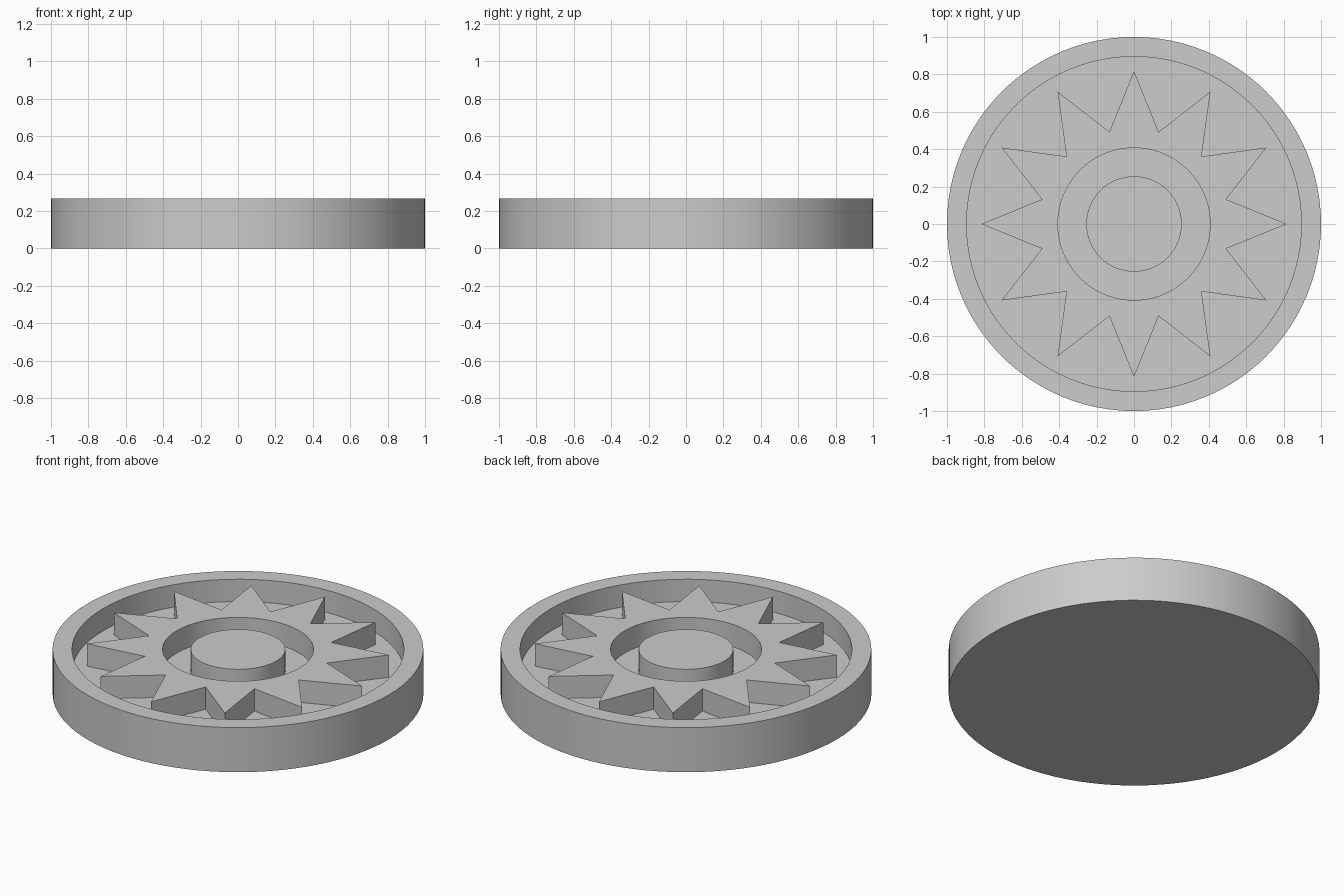
import bpy
import bmesh
from math import cos, sin, pi, radians
from mathutils import Vector

HEIGHT, FLOOR = 0.265, 0.132
SEGMENTS, POINTS = 96, 12
HALF = SEGMENTS // (2 * POINTS)  # segments from a star tip to a valley

if "Cube" in bpy.data.objects:
    bpy.data.objects.remove(bpy.data.objects["Cube"], do_unlink=True)

grey = bpy.data.materials.new("light grey")
grey.use_nodes = True
grey.diffuse_color = (0.604, 0.604, 0.604, 1)
grey.node_tree.nodes["Principled BSDF"].inputs["Base Color"].default_value = grey.diffuse_color


def polar(radius, step, z):
    angle = 2 * pi * step / SEGMENTS
    return Vector((radius * cos(angle), radius * sin(angle), z))


def circle(radius, z):
    return [polar(radius, i, z) for i in range(SEGMENTS)]


def star(tip, valley, z):
    """Straight-sided star outline with evenly divided edges."""
    radii = (tip, valley)
    loop = []
    for k in range(2 * POINTS):
        a = polar(radii[k % 2], k * HALF, z)
        b = polar(radii[(k + 1) % 2], (k + 1) * HALF, z)
        loop += [a.lerp(b, j / HALF) for j in range(HALF)]
    return loop


def skin(name, loops, cap_first=False, cap_last=False):
    """Join successive loops with quads, optionally closing the ends."""
    bm = bmesh.new()
    rings = [[bm.verts.new(p) for p in loop] for loop in loops]
    for low, high in zip(rings, rings[1:]):
        for i in range(SEGMENTS):
            j = (i + 1) % SEGMENTS
            bm.faces.new((low[i], low[j], high[j], high[i]))
    if cap_first:
        bm.faces.new(rings[0][::-1])
    if cap_last:
        bm.faces.new(rings[-1])
    mesh = bpy.data.meshes.new(name)
    bm.to_mesh(mesh)
    bm.free()
    mesh.materials.append(grey)
    obj = bpy.data.objects.new(name, mesh)
    bpy.context.collection.objects.link(obj)
    bpy.ops.object.select_all(action="DESELECT")
    obj.select_set(True)
    bpy.context.view_layer.objects.active = obj
    bpy.ops.object.shade_smooth_by_angle(angle=radians(20))


# Round dish with a raised rim
skin("dish", [circle(1, 0), circle(1, HEIGHT), circle(0.895, HEIGHT), circle(0.895, FLOOR)],
     cap_first=True, cap_last=True)

# Twelve-pointed star ring standing on the dish floor
skin("star_ring", [star(0.817, 0.51, FLOOR), star(0.817, 0.51, HEIGHT),
                   circle(0.407, HEIGHT), circle(0.407, FLOOR)])

# Central round hub
skin("hub", [circle(0.255, FLOOR), circle(0.255, HEIGHT)], cap_last=True)
